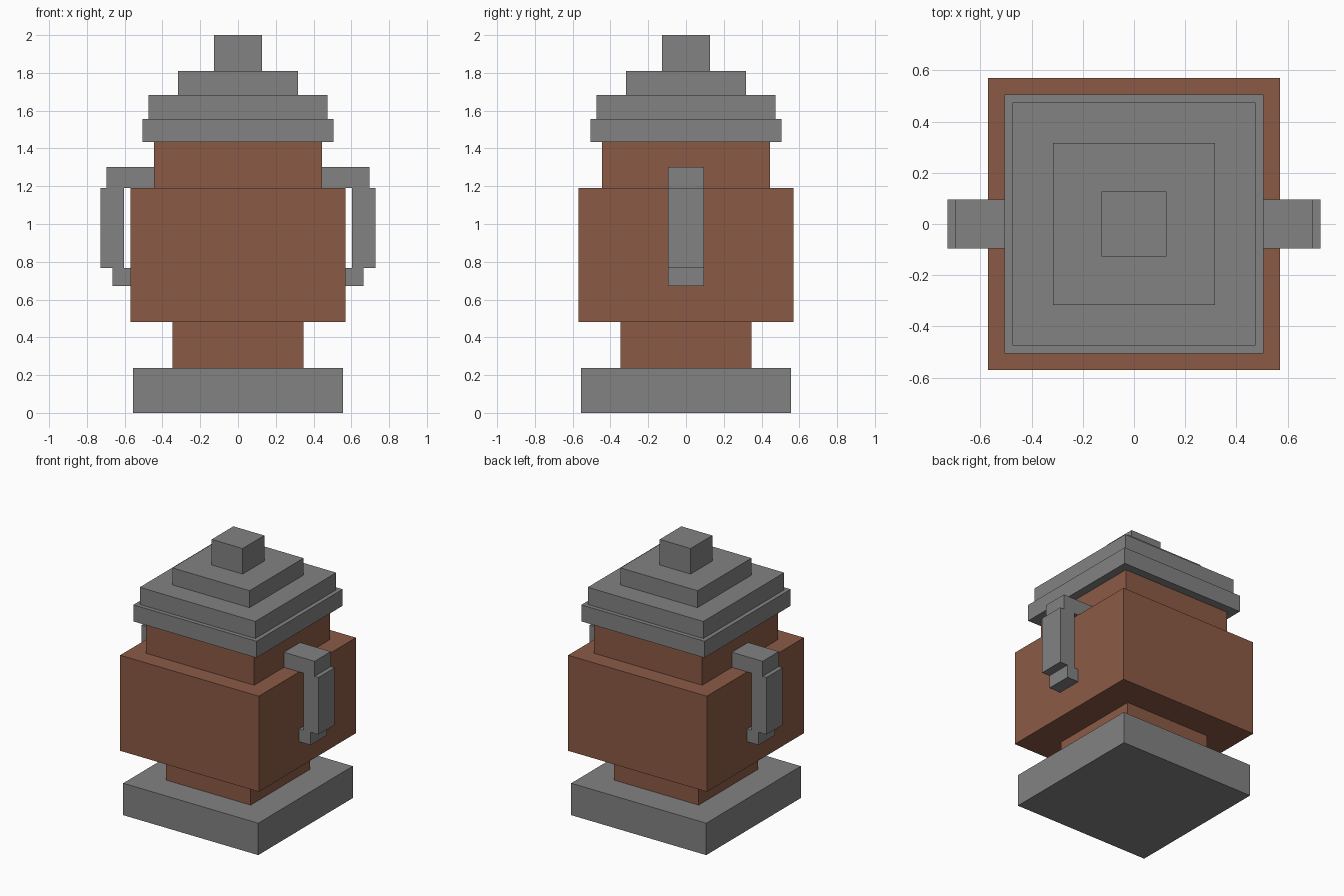
import bpy

cube = bpy.data.objects.get("Cube")
if cube:
    bpy.data.objects.remove(cube, do_unlink=True)


def make_material(name, color):
    mat = bpy.data.materials.new(name)
    mat.use_nodes = True
    mat.diffuse_color = color
    mat.node_tree.nodes["Principled BSDF"].inputs["Base Color"].default_value = color
    return mat


grey = make_material("stone grey", (0.23, 0.225, 0.228, 1))
brown = make_material("clay brown", (0.26, 0.102, 0.06, 1))


def box(name, x, y, z, mat):
    """Box spanning the (low, high) range given for each axis."""
    bpy.ops.mesh.primitive_cube_add(size=1)
    obj = bpy.context.object
    obj.name = obj.data.name = name
    for v in obj.data.vertices:
        v.co = [lo + (c + 0.5) * (hi - lo) for c, (lo, hi) in zip(v.co, (x, y, z))]
    obj.data.materials.append(mat)
    return obj


# Square tiers stacked from the ground up: name, half width, top height, colour
tiers = [
    ("base", 0.555, 0.237, grey),
    ("foot", 0.348, 0.48, brown),
    ("body", 0.57, 1.19, brown),
    ("neck", 0.444, 1.434, brown),
    ("lid_rim", 0.506, 1.557, grey),
    ("lid_lower_step", 0.475, 1.684, grey),
    ("lid_upper_step", 0.317, 1.81, grey),
    ("lid_knob", 0.127, 2.0, grey),
]
bottom = 0
for name, half, top, mat in tiers:
    box(name, (-half, half), (-half, half), (bottom, top), mat)
    bottom = top

# Handle pieces on the left, mirrored to the right
depth = (-0.095, 0.095)
handle = [
    ("handle_arms", (0.444, 0.696), (1.19, 1.302)),
    ("handle_grips", (0.603, 0.728), (0.766, 1.19)),
    ("handle_hooks", (0.57, 0.664), (0.671, 0.766)),
]
for name, x, z in handle:
    part = box(name, x, depth, z, grey)
    part.modifiers.new("Mirror", "MIRROR").use_axis[0] = True
